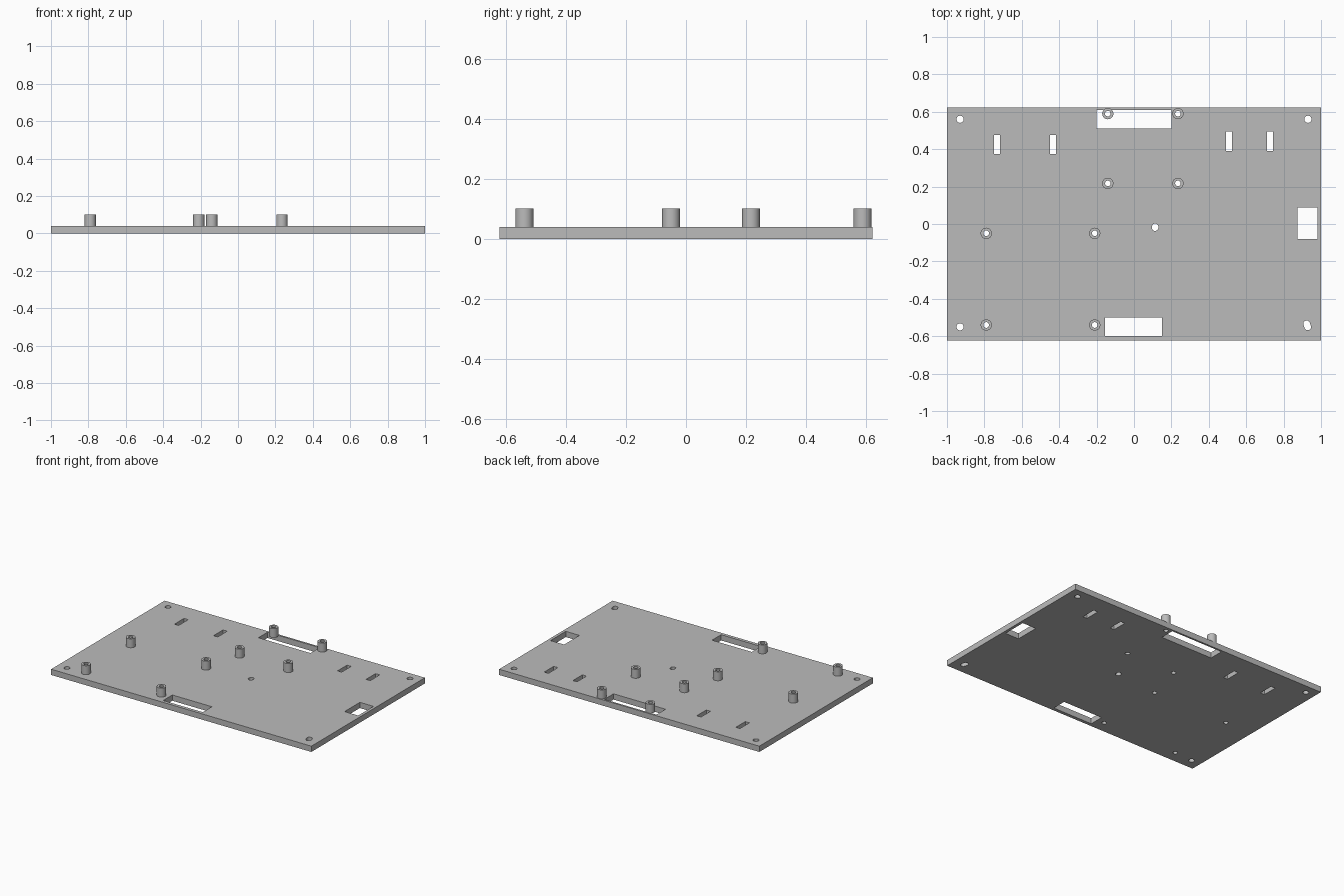
import bpy, bmesh
from math import cos, sin, tau

if "Cube" in bpy.data.objects:
    bpy.data.objects.remove(bpy.data.objects["Cube"])

HALF_Y, THICK, TOP = 0.623, 0.04, 0.102
POST_R, BORE_R, HOLE_R = 0.03, 0.015, 0.019
SIDES = 32

grey = bpy.data.materials.new("plain grey")
grey.use_nodes = True
colour = (0.5, 0.5, 0.5, 1)
grey.diffuse_color = colour
grey.node_tree.nodes["Principled BSDF"].inputs["Base Color"].default_value = colour


def rectangle(x0, x1, y0, y1):
    return [(x0, y0), (x1, y0), (x1, y1), (x0, y1)]


def circle(x, y, r):
    return [(x + r * cos(tau * i / SIDES), y + r * sin(tau * i / SIDES)) for i in range(SIDES)]


def oblong(x, y, r, dx, dy):
    """Circle stretched along the offset (dx, dy)."""
    points = []
    for px, py in circle(0, 0, r):
        s = 1 if px * dx + py * dy > 0 else -1
        points.append((x + px + s * dx, y + py + s * dy))
    return points


def add_prism(bm, outline, z0, z1):
    low = [bm.verts.new((x, y, z0)) for x, y in outline]
    high = [bm.verts.new((x, y, z1)) for x, y in outline]
    bm.faces.new(low[::-1])
    bm.faces.new(high)
    for i in range(len(low)):
        j = (i + 1) % len(low)
        bm.faces.new((low[i], low[j], high[j], high[i]))


def make_object(name, bm):
    mesh = bpy.data.meshes.new(name)
    bm.to_mesh(mesh)
    bm.free()
    mesh.materials.append(grey)
    obj = bpy.data.objects.new(name, mesh)
    bpy.context.collection.objects.link(obj)
    return obj


def activate(obj):
    bpy.ops.object.select_all(action="DESELECT")
    obj.select_set(True)
    bpy.context.view_layer.objects.active = obj


def smooth(obj):
    activate(obj)
    bpy.ops.object.shade_smooth_by_angle(angle=0.6)


# Standoff positions: one square group at the back, one wider group at the front
posts = [(x, y) for x in (-0.14, 0.235) for y in (0.217, 0.59)]
posts += [(x, y) for x in (-0.79, -0.21) for y in (-0.54, -0.05)]

# Large windows for connectors
back_window = rectangle(-0.2, 0.2, 0.51, 0.61)
openings = [back_window,
            rectangle(-0.155, 0.15, -0.6, -0.5),
            rectangle(0.875, 0.98, -0.08, 0.088)]
# Narrow strap slots
for x, y in ((-0.733, 0.425), (-0.433, 0.425), (0.507, 0.443), (0.727, 0.443)):
    openings.append(rectangle(x - 0.016, x + 0.016, y - 0.052, y + 0.052))
# Corner screw holes, the last one elongated, and the small middle hole
for x, y in ((-0.93, 0.56), (0.93, 0.56), (-0.93, -0.55)):
    openings.append(circle(x, y, HOLE_R))
openings.append(oblong(0.926, -0.542, 0.018, -0.003, 0.008))
openings.append(oblong(0.113, -0.017, 0.017, 0, 0.003))
# Bores under the standoffs, except the one that stands over the back window
openings += [circle(x, y, BORE_R) for x, y in posts if not (x < 0 and y > 0.5)]

# Base plate
bm = bmesh.new()
add_prism(bm, rectangle(-1, 1, -HALF_Y, HALF_Y), 0, THICK)
plate = make_object("base_plate", bm)

bm = bmesh.new()
for outline in openings:
    add_prism(bm, outline, -0.05, THICK + 0.05)
cutter = make_object("opening_cutter", bm)
cutter.hide_render = True
cut = plate.modifiers.new("openings", "BOOLEAN")
cut.operation = "DIFFERENCE"
cut.solver = "EXACT"
cut.object = cutter
activate(plate)
bpy.ops.object.modifier_apply(modifier=cut.name)
bpy.data.objects.remove(cutter)
smooth(plate)

# Hollow standoffs
for n, (x, y) in enumerate(posts, 1):
    bm = bmesh.new()
    rings = [[bm.verts.new((px, py, z)) for px, py in circle(x, y, r)]
             for r, z in ((POST_R, THICK), (POST_R, TOP), (BORE_R, TOP), (BORE_R, THICK))]
    for k in range(4):
        a, b = rings[k], rings[(k + 1) % 4]
        for i in range(SIDES):
            j = (i + 1) % SIDES
            bm.faces.new((a[i], a[j], b[j], b[i]))
    smooth(make_object(f"standoff_{n}", bm))
